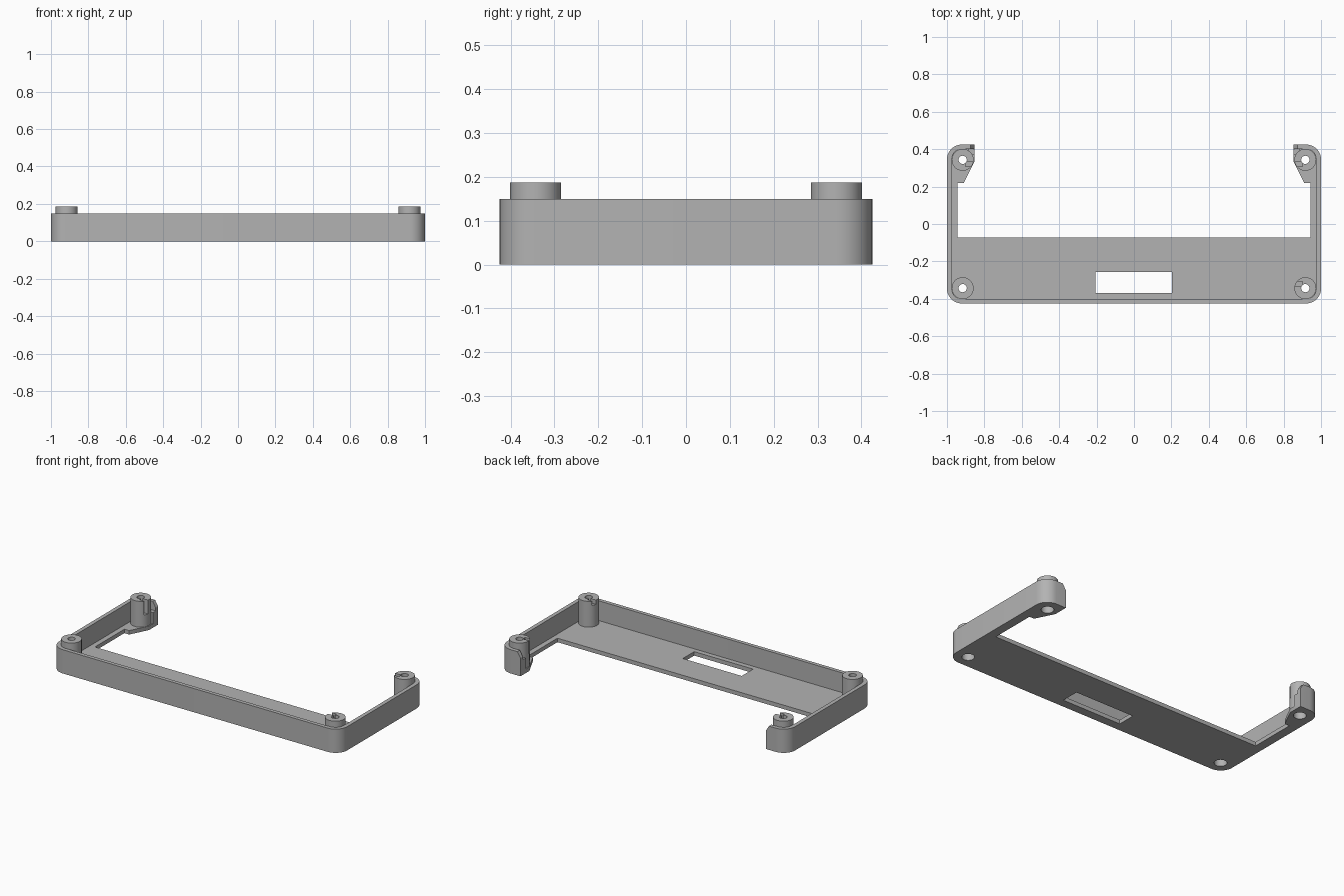
import bpy, bmesh, math
from mathutils import Matrix

cube = bpy.data.objects.get("Cube")
if cube:
    bpy.data.objects.remove(cube)

grey = bpy.data.materials.new("plain grey")
grey.use_nodes = True
COLOUR = (0.45, 0.45, 0.45, 1)
grey.diffuse_color = COLOUR
grey.node_tree.nodes["Principled BSDF"].inputs["Base Color"].default_value = COLOUR

WALL_TOP, POST_TOP, FLOOR = 0.149, 0.187, 0.025
POST_X, POST_Y, POST_R = 0.916, 0.343, 0.0585


def prism(name, points, z0, z1):
    """Extrude a plan outline between two heights."""
    bm = bmesh.new()
    face = bm.faces.new([bm.verts.new((x, y, z0)) for x, y in points])
    ext = bmesh.ops.extrude_face_region(bm, geom=[face])["geom"]
    top = [v for v in ext if isinstance(v, bmesh.types.BMVert)]
    bmesh.ops.translate(bm, verts=top, vec=(0, 0, z1 - z0))
    bmesh.ops.recalc_face_normals(bm, faces=bm.faces)
    mesh = bpy.data.meshes.new(name)
    bm.to_mesh(mesh)
    bm.free()
    obj = bpy.data.objects.new(name, mesh)
    bpy.context.collection.objects.link(obj)
    mesh.materials.append(grey)
    return obj


def box(name, x0, x1, y0, y1, z0, z1):
    return prism(name, [(x0, y0), (x1, y0), (x1, y1), (x0, y1)], z0, z1)


def arc(cx, cy, r, start, sweep, n):
    return [(cx + r * math.cos(start + sweep * i / n), cy + r * math.sin(start + sweep * i / n))
            for i in range(n + 1)]


def disc(name, x, y, r, z0, z1):
    return prism(name, arc(x, y, r, 0, math.tau, 40)[:-1], z0, z1)


def rounded(hx, hy, r):
    pts = []
    for i, (sx, sy) in enumerate([(1, 1), (-1, 1), (-1, -1), (1, -1)]):
        pts += arc(sx * (hx - r), sy * (hy - r), r, i * math.pi / 2, math.pi / 2, 10)
    return pts


def cut(obj, *cutters):
    """Subtract the cutters and remove them."""
    for c in cutters:
        mod = obj.modifiers.new("cut", "BOOLEAN")
        mod.operation, mod.solver, mod.object = "DIFFERENCE", "EXACT", c
        bpy.context.view_layer.objects.active = obj
        bpy.ops.object.modifier_apply(modifier=mod.name)
        bpy.data.objects.remove(c)


def smooth(obj):
    bpy.ops.object.select_all(action="DESELECT")
    obj.select_set(True)
    bpy.context.view_layer.objects.active = obj
    bpy.ops.object.shade_smooth_by_angle(angle=math.radians(30))


# Tray: rounded shell with a floor, open at the back between two stubs
tray = prism("tray", rounded(1, 0.425, 0.08), 0, WALL_TOP)
half = [(0.943, -0.072), (0.943, 0.22), (0.91, 0.22), (0.852, 0.335), (0.852, 0.5)]
opening = half + [(-x, y) for x, y in reversed(half)]
cut(tray,
    prism("cavity", rounded(0.975, 0.401, 0.056), FLOOR, 1),
    prism("back_opening", opening, -1, 1),
    box("floor_slot", -0.207, 0.202, -0.37, -0.257, -1, 1))

# Sloped ends of the back wall stubs
for s in (-1, 1):
    slope = prism("stub_slope", [(s * 0.88, 0.16), (s * 0.84, 0.16), (s * 0.84, 0.095)], -0.5, -0.3)
    slope.data.transform(Matrix.Rotation(math.pi / 2, 4, "X"))
    cut(tray, slope)

# Screw posts with through holes; recesses underneath for screw heads
for sx, side in ((-1, "right"), (1, "left")):
    for sy, end in ((-1, "front"), (1, "back")):
        x, y = sx * POST_X, sy * POST_Y
        post = disc(f"{end}_{side}_post", x, y, POST_R, FLOOR - 0.005, POST_TOP)
        cut(post, disc("screw_hole", x, y, 0.022, -1, 1),
            disc("head_recess", x, y, 0.036, -1, 0.06))
        cut(tray, disc("head_recess", x, y, 0.036, -1, 1))
        # Stepped notch on the inner side of three posts
        if (sx, sy) != (-1, -1):
            depth = 0.10 if sy > 0 else 0.16
            xs = sorted((x - sx * 0.015, x - sx * 0.1))
            ys = sorted((y - sy * 0.01, y - sy * 0.035))
            cut(post, box("notch", *xs, *ys, depth, 1))
        smooth(post)

        # Thick web joining the back posts to the wall stubs
        if sy > 0:
            xs = sorted((x - sx * 0.03, sx * 0.852))
            web = box(f"{side}_stub_web", *xs, 0.372, 0.405, FLOOR - 0.005, 0.095)
            smooth(web)

smooth(tray)
